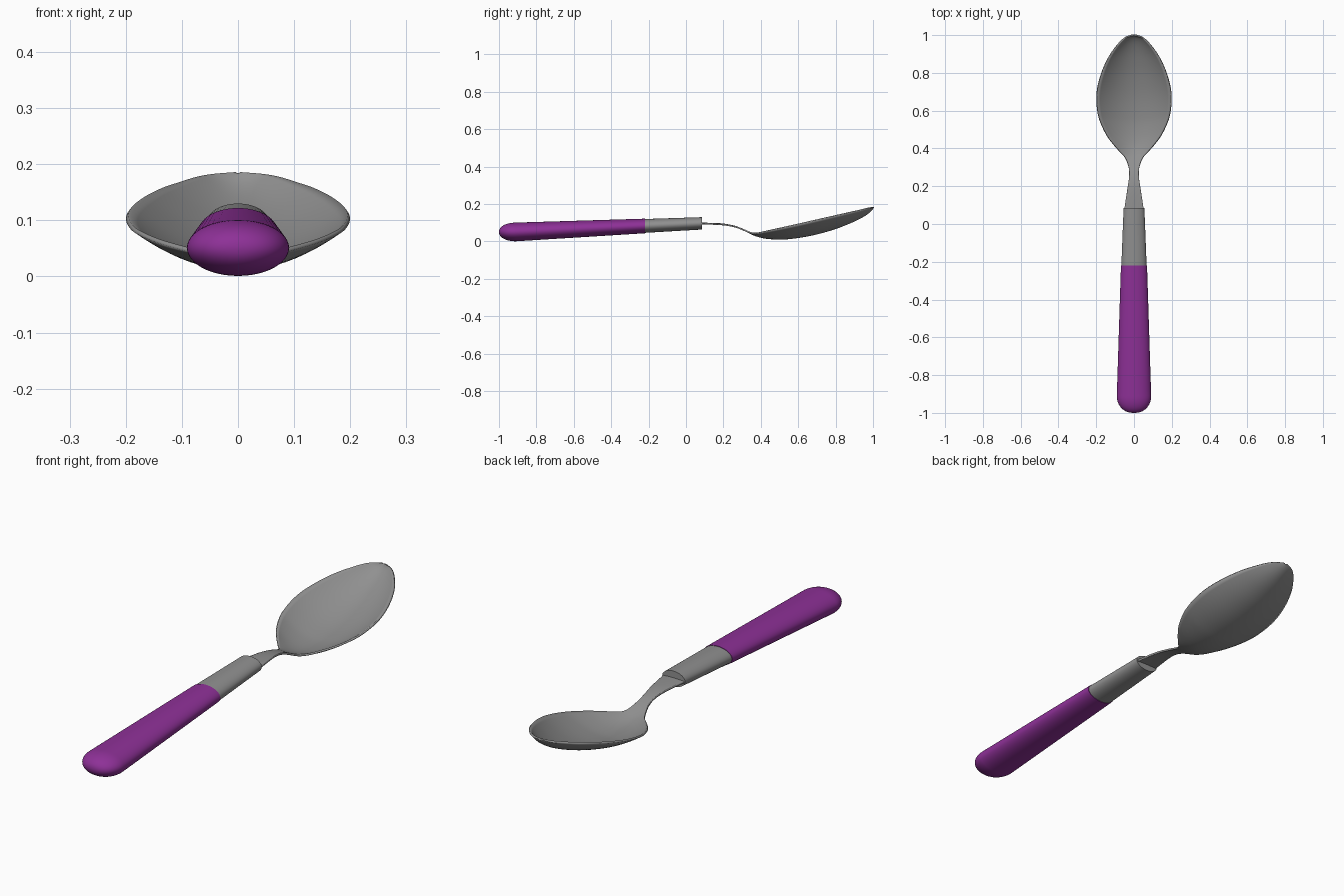
import bpy
import math

cube = bpy.data.objects.get("Cube")
if cube:
    bpy.data.objects.remove(cube, do_unlink=True)


def material(name, colour, metallic=0.0):
    m = bpy.data.materials.new(name)
    m.use_nodes = True
    m.diffuse_color = (*colour, 1)
    m.node_tree.nodes["Principled BSDF"].inputs["Base Color"].default_value = (*colour, 1)
    return m


steel = material("steel grey", (0.28, 0.28, 0.28))
purple = material("purple", (0.27, 0.03, 0.31))


def make_object(name, verts, faces, mat, angle):
    mesh = bpy.data.meshes.new(name)
    mesh.from_pydata(verts, [], faces)
    mesh.materials.append(mat)
    ob = bpy.data.objects.new(name, mesh)
    bpy.context.collection.objects.link(ob)
    bpy.ops.object.select_all(action="DESELECT")
    ob.select_set(True)
    bpy.context.view_layer.objects.active = ob
    bpy.ops.object.shade_smooth_by_angle(angle=math.radians(angle))
    return ob


def smooth_path(points, steps):
    """Catmull-Rom curve through rows of numbers."""
    rows = [points[0]] + points + [points[-1]]
    out = []
    for a, b, c, d in zip(rows, rows[1:], rows[2:], rows[3:]):
        for s in range(steps):
            t = s / steps
            out.append([0.5 * (2 * q + (r - p) * t + (2 * p - 5 * q + 4 * r - w) * t * t
                               + (3 * q - p - 3 * r + w) * t ** 3)
                        for p, q, r, w in zip(a, b, c, d)])
    out.append(points[-1])
    return out


def loft(name, rings, mat, sides=48):
    """Capped elliptical tube; each ring is y, centre z, half width, half height."""
    verts, faces = [], []
    for y, z, w, h in rings:
        for k in range(sides):
            a = 2 * math.pi * k / sides
            verts.append((w * math.cos(a), y, z + h * math.sin(a)))
    for i in range(len(rings) - 1):
        for k in range(sides):
            n = (k + 1) % sides
            faces.append((i * sides + k, (i + 1) * sides + k,
                          (i + 1) * sides + n, i * sides + n))
    faces.append(tuple(range(sides)))
    faces.append(tuple(reversed(range((len(rings) - 1) * sides, len(rings) * sides))))
    return make_object(name, verts, faces, mat, 40)


# Grip: rounded butt end, then a straight taper towards the ferrule
grip = []
for k in range(13):
    a = math.radians(2 + 88 * k / 12)
    grip.append((-0.91 - 0.09 * math.cos(a), 0.051, 0.091 * math.sin(a) ** 0.85,
                 0.05 * math.sin(a) ** 0.9))
grip.append((-0.22, 0.083, 0.069, 0.039))
loft("grip", grip, purple)

# Ferrule: tapered metal sleeve
loft("ferrule", [(-0.225, 0.083, 0.067, 0.037), (0.085, 0.097, 0.055, 0.033)], steel)

# Neck and bowl: y, half width, edge height, centre height
stations = [
    [0.06, 0.054, 0.099, 0.101], [0.18, 0.036, 0.096, 0.098],
    [0.25, 0.026, 0.086, 0.087], [0.30, 0.028, 0.070, 0.070],
    [0.35, 0.045, 0.049, 0.046], [0.38, 0.070, 0.048, 0.034],
    [0.42, 0.104, 0.056, 0.024], [0.47, 0.141, 0.067, 0.019],
    [0.53, 0.171, 0.080, 0.019], [0.58, 0.187, 0.091, 0.024],
    [0.65, 0.195, 0.107, 0.035], [0.72, 0.190, 0.123, 0.051],
    [0.80, 0.168, 0.141, 0.075], [0.87, 0.137, 0.157, 0.102],
    [0.92, 0.105, 0.168, 0.125], [0.96, 0.072, 0.178, 0.148],
    [0.985, 0.042, 0.183, 0.168], [0.997, 0.004, 0.186, 0.184],
]
rows = smooth_path(stations, 4)
across = 24
verts, faces = [], []
for y, w, edge, mid in rows:
    for k in range(across + 1):
        u = 2 * k / across - 1
        verts.append((w * u, y, mid + (edge - mid) * u * u))
step = across + 1
for i in range(len(rows) - 1):
    for k in range(across):
        v = i * step + k
        faces.append((v, v + 1, v + step + 1, v + step))
blade = make_object("neck_and_bowl", verts, faces, steel, 40)
shell = blade.modifiers.new("sheet thickness", "SOLIDIFY")
shell.thickness = 0.008
shell.offset = -1
